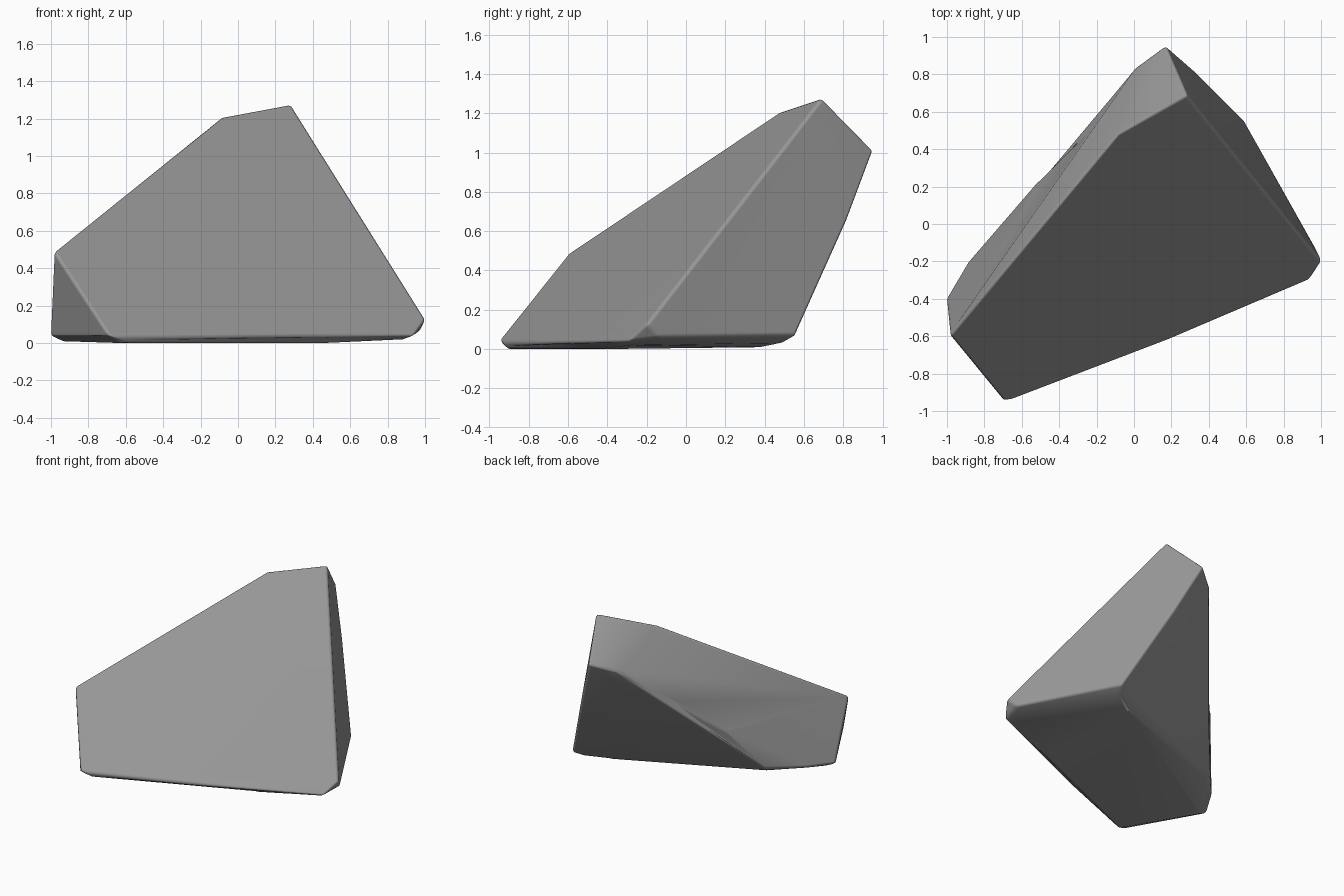
import bpy, bmesh
from mathutils import Vector

if "Cube" in bpy.data.objects:
    bpy.data.objects.remove(bpy.data.objects["Cube"])

# Corner points of the boulder, grouped by region
crest = [(0.285, 0.69, 1.28), (-0.09, 0.48, 1.21), (-0.985, -0.595, 0.49)]
back_ridge = [(0.17, 0.955, 1.01), (0, 0.83, 0.95), (0.325, 0.82, 0.65)]
rim = [(1.005, -0.2, 0.13), (0.97, -0.13, 0.06), (0.94, -0.3, 0.04),
       (0.2, -0.615, 0.04), (-0.69, -0.955, 0.04), (-1.005, -0.4, 0.04),
       (-0.9, -0.22, 0.05), (-0.7, 0, 0.07), (0.585, 0.56, 0.07)]
base = [(0.88, -0.28, 0.02), (0.45, -0.45, 0), (-0.62, -0.91, 0),
        (-0.94, -0.4, 0.01), (-0.67, -0.03, 0.04), (0.38, 0.39, 0.01),
        (0.53, 0.49, 0.03)]

# Boulder body as a hull of the corners
bm = bmesh.new()
for p in crest + back_ridge + rim + base:
    bm.verts.new(p)
bmesh.ops.convex_hull(bm, input=bm.verts[:])
loose = [v for v in bm.verts if not v.link_faces]
bmesh.ops.delete(bm, geom=loose, context='VERTS')
bmesh.ops.recalc_face_normals(bm, faces=bm.faces[:])


# Shallow chips: split an edge between two corners and move its middle
def chip(a, b, target):
    near = lambda p: min(bm.verts, key=lambda v: (v.co - Vector(p)).length)
    va, vb = near(a), near(b)
    edge = next((e for e in va.link_edges if e.other_vert(va) is vb), None)
    if edge:
        _, v = bmesh.utils.edge_split(edge, va, 0.5)
        v.co = target
        bmesh.ops.triangulate(bm, faces=[f for f in v.link_faces])


chip((0, 0.83, 0.95), (-0.9, -0.22, 0.05), (-0.5, 0.24, 0.40))
chip((0, 0.83, 0.95), (-0.5, 0.24, 0.40), (-0.23, 0.51, 0.66))
bmesh.ops.dissolve_limit(bm, angle_limit=0.03, verts=bm.verts[:], edges=bm.edges[:])
bmesh.ops.recalc_face_normals(bm, faces=bm.faces[:])

mesh = bpy.data.meshes.new("boulder")
bm.to_mesh(mesh)
bm.free()
boulder = bpy.data.objects.new("boulder", mesh)
bpy.context.collection.objects.link(boulder)

# Dark grey stone
stone = bpy.data.materials.new("stone")
stone.diffuse_color = (0.31, 0.31, 0.31, 1)
stone.use_nodes = True
stone.node_tree.nodes["Principled BSDF"].inputs["Base Color"].default_value = stone.diffuse_color
mesh.materials.append(stone)

# Slightly worn edges with soft shading across them
for f in mesh.polygons:
    f.use_smooth = True
bevel = boulder.modifiers.new("worn_edges", 'BEVEL')
bevel.width = 0.018
bevel.segments = 2
bevel.limit_method = 'ANGLE'
bevel.angle_limit = 0.5
bevel.harden_normals = True
